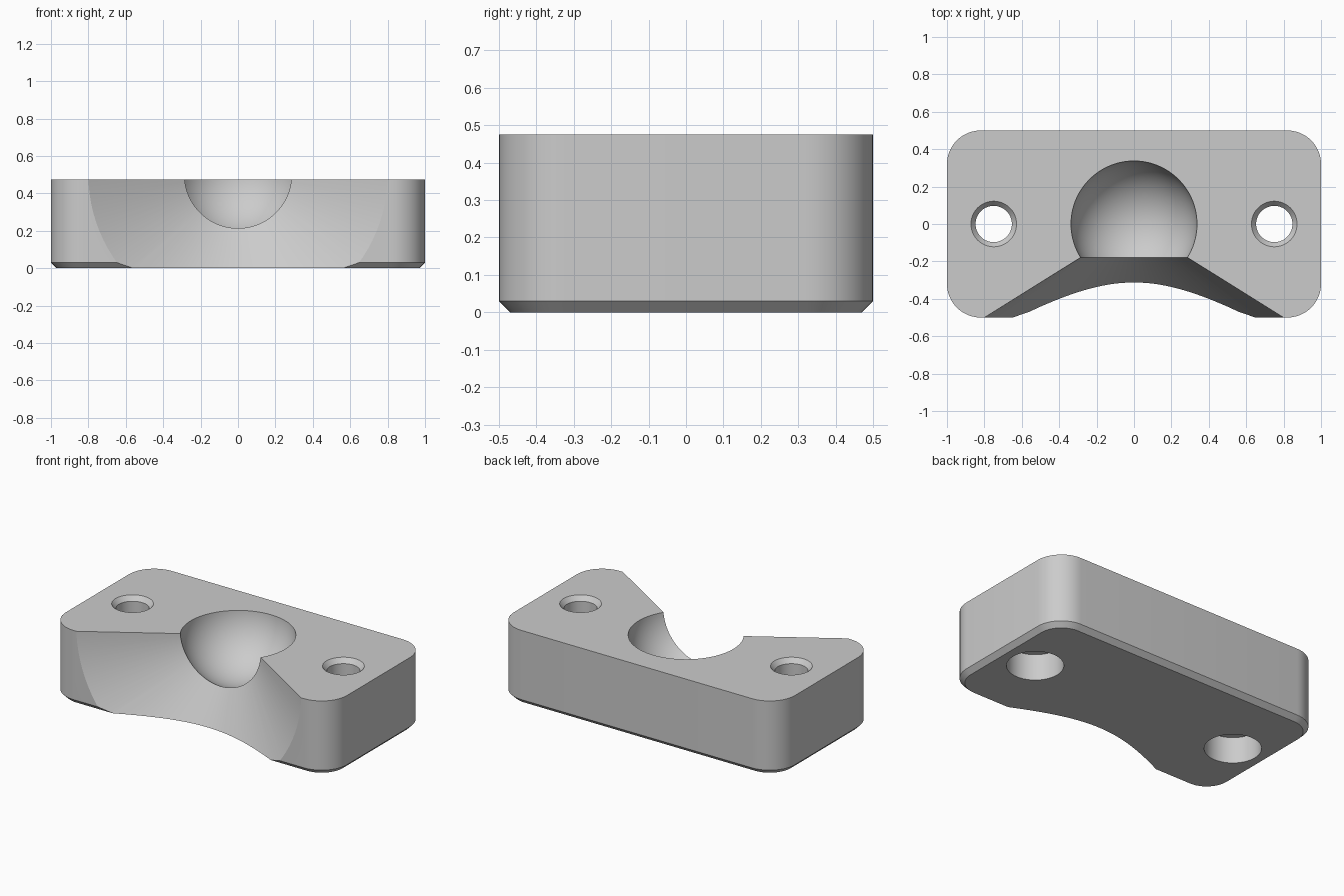
import bpy, bmesh
from math import sin, cos, pi, radians, tan, sqrt
from mathutils import Matrix, Vector

cube = bpy.data.objects.get("Cube")
if cube:
    bpy.data.objects.remove(cube, do_unlink=True)

TOP = 0.475
CHAMFER = 0.03
CORNER = 0.18

grey = bpy.data.materials.new("light_grey")
grey.use_nodes = True
colour = (0.6, 0.6, 0.6, 1)
grey.diffuse_color = colour
grey.node_tree.nodes["Principled BSDF"].inputs["Base Color"].default_value = colour


def finish(bm, name):
    bmesh.ops.recalc_face_normals(bm, faces=bm.faces)
    mesh = bpy.data.meshes.new(name)
    bm.to_mesh(mesh)
    bm.free()
    mesh.materials.append(grey)
    obj = bpy.data.objects.new(name, mesh)
    bpy.context.collection.objects.link(obj)
    return obj


def loft(rings, name):
    """Join equal rings of points into a closed solid."""
    bm = bmesh.new()
    loops = [[bm.verts.new(p) for p in ring] for ring in rings]
    n = len(loops[0])
    for a, b in zip(loops, loops[1:]):
        for i in range(n):
            j = (i + 1) % n
            bm.faces.new((a[i], a[j], b[j], b[i]))
    bm.faces.new(loops[0])
    bm.faces.new(loops[-1])
    return finish(bm, name)


def revolve(profile, matrix, name, sides):
    """Turn (radius, height) pairs around local z."""
    rings = [[matrix @ Vector((r * cos(2 * pi * i / sides), r * sin(2 * pi * i / sides), h))
              for i in range(sides)] for r, h in profile]
    return loft(rings, name)


def rounded_outline(inset, z, steps=12):
    """Rounded rectangle, pulled in by the inset."""
    points = []
    for k, (sx, sy) in enumerate([(1, 1), (-1, 1), (-1, -1), (1, -1)]):
        for i in range(steps + 1):
            a = (k + i / steps) * pi / 2
            points.append((sx * (1 - CORNER) + (CORNER - inset) * cos(a),
                           sy * (0.5 - CORNER) + (CORNER - inset) * sin(a), z))
    return points


# Plate with rounded corners and a chamfered lower rim
plate = loft([rounded_outline(CHAMFER, 0), rounded_outline(0, CHAMFER),
              rounded_outline(0, TOP)], "socket_plate")

# Ball socket that opens into a cone toward the front
ball_radius = 0.338
half_angle = radians(58)
profile = [(ball_radius * sin(a), ball_radius * cos(a))
           for a in [0.01 + (pi - half_angle - 0.01) * i / 40 for i in range(41)]]
profile.append((0.6 * tan(half_angle), -0.6))
axis = Matrix.Translation((0, 0, 0.5)) @ Matrix.Rotation(radians(-90), 4, "X")
cutters = [revolve(profile, axis, "socket_cutter", 96)]

# Screw holes: chamfered at the top, counterbored from below
hole = [(0.167, -0.1), (0.167, 0.17), (0.097, 0.17), (0.097, TOP - 0.03),
        (0.122, TOP), (0.122, TOP + 0.1)]
for side, x in (("left", 0.75), ("right", -0.75)):
    cutters.append(revolve(hole, Matrix.Translation((x, 0, 0)), side + "_hole_cutter", 48))

bpy.context.view_layer.objects.active = plate
for cutter in cutters:
    cutter.hide_render = True
    mod = plate.modifiers.new(cutter.name, "BOOLEAN")
    mod.operation = "DIFFERENCE"
    mod.solver = "EXACT"
    mod.object = cutter
    bpy.ops.object.modifier_apply(modifier=mod.name)
    bpy.data.objects.remove(cutter, do_unlink=True)

bpy.ops.object.select_all(action="DESELECT")
plate.select_set(True)
bpy.ops.object.shade_smooth_by_angle(angle=radians(30))
